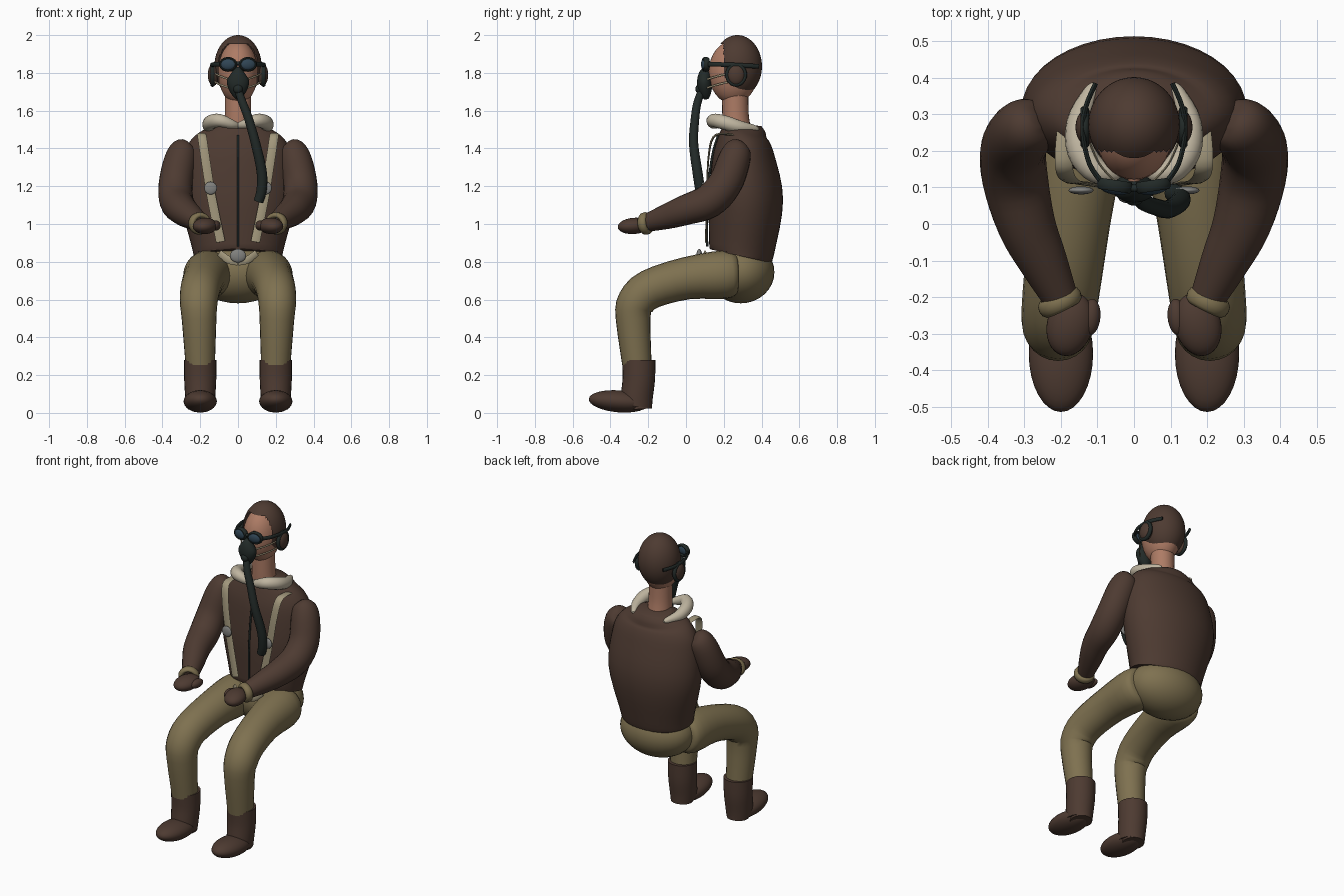
import bpy, bmesh, math
from mathutils import Vector, Matrix

if "Cube" in bpy.data.objects:
    bpy.data.objects.remove(bpy.data.objects["Cube"])


def mat(name, r, g, b):
    m = bpy.data.materials.new(name)
    m.diffuse_color = (r, g, b, 1)
    m.use_nodes = True
    m.node_tree.nodes["Principled BSDF"].inputs["Base Color"].default_value = m.diffuse_color
    return m


BROWN = mat("brown leather", 0.075, 0.043, 0.031)
TAN = mat("tan cloth", 0.21, 0.165, 0.08)
CREAM = mat("cream fleece", 0.52, 0.46, 0.35)
STRAP = mat("webbing", 0.36, 0.31, 0.20)
DARK = mat("dark rubber", 0.016, 0.023, 0.021)
GLASS = mat("glass", 0.03, 0.06, 0.09)
SKIN = mat("skin", 0.42, 0.20, 0.13)
METAL = mat("metal", 0.22, 0.22, 0.21)


def finish(bm, name, material, angle=50):
    bmesh.ops.recalc_face_normals(bm, faces=bm.faces)
    me = bpy.data.meshes.new(name)
    bm.to_mesh(me)
    bm.free()
    me.materials.append(material)
    ob = bpy.data.objects.new(name, me)
    bpy.context.collection.objects.link(ob)
    bpy.ops.object.select_all(action='DESELECT')
    ob.select_set(True)
    bpy.context.view_layer.objects.active = ob
    bpy.ops.object.shade_smooth_by_angle(angle=math.radians(angle))
    return ob


def catmull(a, b, c, d, t):
    return 0.5 * (2*b + (c-a)*t + (2*a-5*b+4*c-d)*t*t + (3*b-a-3*c+d)*t**3)


def loft(name, material, rows, ref=(1, 0, 0), sides=24, steps=4, s=1):
    """Skin elliptical rings along a smooth path; row = (x, y, z, radius_a, radius_b)."""
    rows = [list(r) + [r[3]] * (5 - len(r)) for r in rows]
    path = []
    for i in range(len(rows) - 1):
        q = [rows[max(0, min(len(rows) - 1, i + k))] for k in (-1, 0, 1, 2)]
        for j in range(steps):
            path.append([catmull(*v, j / steps) for v in zip(*q)])
    path.append(rows[-1])
    pts = [Vector((p[0] * s, p[1], p[2])) for p in path]
    bm = bmesh.new()
    rings = []
    for i, p in enumerate(pts):
        t = (pts[min(i + 1, len(pts) - 1)] - pts[max(i - 1, 0)]).normalized()
        u = Vector(ref)
        u = (u - t * u.dot(t)).normalized()
        v = t.cross(u)
        a, b = max(path[i][3], .001), max(path[i][4], .001)
        rings.append([bm.verts.new(p + u * a * math.cos(w) + v * b * math.sin(w))
                      for w in (2 * math.pi * k / sides for k in range(sides))])
    for r0, r1 in zip(rings, rings[1:]):
        for k in range(sides):
            n = (k + 1) % sides
            bm.faces.new((r0[k], r0[n], r1[n], r1[k]))
    bm.faces.new(rings[0])
    bm.faces.new(rings[-1])
    return finish(bm, name, material)


def ball(name, material, c, r, rot=(0, 0, 0), drop=None, seg=32):
    """Ellipsoid; faces whose centre satisfies drop() are removed."""
    bm = bmesh.new()
    bmesh.ops.create_uvsphere(bm, u_segments=seg, v_segments=seg // 2, radius=1)
    m = Matrix.Translation(c)
    for ang, ax in zip(rot, 'XYZ'):
        m = m @ Matrix.Rotation(ang, 4, ax)
    bm.transform(m @ Matrix.Diagonal((*r, 1)))
    if drop:
        bad = [f for f in bm.faces if drop(f.calc_center_median())]
        bmesh.ops.delete(bm, geom=bad, context='FACES')
    return finish(bm, name, material)


def ring(name, material, c, axis, R, r, squash=1.0, width=1.0):
    """Torus about an axis, built from a revolved circle; squash is its local y scale."""
    bm = bmesh.new()
    n, k = 28, 10
    v = [[bm.verts.new(((R + r * math.cos(b)) * math.cos(a),
                        (R + r * math.cos(b)) * math.sin(a) * squash, r * width * math.sin(b)))
          for b in (2 * math.pi * j / k for j in range(k))]
         for a in (2 * math.pi * i / n for i in range(n))]
    for i in range(n):
        for j in range(k):
            bm.faces.new((v[i][j], v[(i+1) % n][j], v[(i+1) % n][(j+1) % k], v[i][(j+1) % k]))
    q = Vector(axis).to_track_quat('Z', 'Y').to_matrix().to_4x4()
    bm.transform(Matrix.Translation(c) @ q)
    return finish(bm, name, material)


# jacket, zip, hips
loft("jacket", BROWN, [(0, .29, .83, .235, .165), (0, .297, .88, .245, .175), (0, .317, 1.13, .305, .197),
                       (0, .305, 1.35, .29, .165), (0, .305, 1.45, .245, .135), (0, .315, 1.50, .17, .11),
                       (0, .32, 1.53, .10, .08)], sides=40)
loft("zip", DARK, [(0, .112, .88, .006), (0, .113, 1.13, .006), (0, .137, 1.35, .006), (0, .17, 1.47, .006)], sides=8)
ball("hips", TAN, (0, .29, .745), (.24, .178, .165))

# neck, face, flying helmet
loft("neck", SKIN, [(0, .27, 1.49, .075), (0, .262, 1.58, .07), (0, .26, 1.70, .07)])
ball("face", SKIN, (0, .25, 1.803), (.106, .13, .168))
ball("nose", SKIN, (0, .125, 1.80), (.018, .025, .03), seg=16)
ball("helmet", BROWN, (0, .272, 1.835), (.125, .13, .165), seg=64,
     drop=lambda c: c.y < .20 and c.z < 1.95 and abs(c.x) < .105)

# breathing mask and hose
loft("mask", DARK, [(0, .105, 1.83, .012), (0, .10, 1.80, .035, .03), (0, .097, 1.76, .058, .038),
                    (0, .10, 1.72, .052, .038), (0, .105, 1.68, .03, .025), (0, .108, 1.66, .01)])
ball("mask_valve", DARK, (0, .07, 1.715), (.025, .02, .025))
loft("hose", DARK, [(0, .085, 1.71, .02), (.025, .06, 1.64, .022), (.055, .048, 1.56, .023), (.092, .04, 1.43, .025),
                    (.125, .06, 1.28, .027), (.125, .075, 1.18, .027), (.108, .085, 1.12, .026)], sides=14)
loft("goggle_bridge", DARK, [(-.03, .098, 1.85, .01), (.03, .098, 1.85, .01)], ref=(0, 0, 1), sides=10)

# harness buckle
ball("buckle", METAL, (0, .07, .832), (.042, .015, .036))

for s, side in ((-1, "left"), (1, "right")):
    def P(x, y, z):
        return (x * s, y, z)

    # goggles and their strap
    ball("goggle_lens_" + side, GLASS, P(.052, .098, 1.845), (.042, .018, .031), (0, 0, s * .15))
    ring("goggle_frame_" + side, DARK, P(.052, .105, 1.845), (s * .15, -1, 0), .04, .009, .8, 1.8)
    loft("goggle_strap_" + side, DARK,
         [(.085, .11, 1.845, .013, .008), (.122, .165, 1.845, .012, .007), (.14, .25, 1.842, .012, .007),
          (.132, .32, 1.838, .012, .007), (.105, .385, 1.835, .012, .007)], ref=(0, 0, 1), sides=10, s=s)
    # earphones
    ball("earphone_" + side, BROWN, P(.13, .265, 1.79), (.03, .048, .058))
    ring("earphone_ring_" + side, DARK, P(.135, .265, 1.79), (s, 0, 0), .048, .01, 1.1, 1.2)
    # mask straps
    for z0, z1 in ((1.765, 1.80), (1.72, 1.755)):
        loft("mask_strap_" + side, STRAP, [(.045, .11, z0, .005, .003), (.095, .165, (z0+z1)/2, .005, .003),
                                           (.128, .24, z1, .005, .003)], ref=(0, 0, 1), sides=8, s=s)
    # fleece collar
    loft("collar_" + side, CREAM,
         [(.0, .165, 1.52, .014), (.04, .145, 1.53, .026), (.10, .145, 1.548, .035), (.145, .20, 1.538, .038),
          (.15, .28, 1.515, .034), (.12, .36, 1.505, .02), (.11, .385, 1.505, .006)], ref=(0, 0, 1), sides=16, s=s)
    # harness straps and clasps
    loft("shoulder_strap_" + side, STRAP,
         [(.195, .31, 1.455, .008, .005), (.193, .22, 1.475, .022, .006), (.19, .145, 1.46, .024, .006),
          (.172, .118, 1.34, .024, .005), (.142, .112, 1.15, .024, .005), (.092, .105, .905, .024, .005)], sides=8, s=s)
    ball("clasp_" + side, METAL, P(.145, .092, 1.19), (.034, .011, .034))
    loft("lap_strap_" + side, STRAP, [(.10, .105, .845, .02, .005), (.05, .085, .81, .02, .005),
                                      (0, .08, .80, .02, .005)], ref=(0, 0, 1), sides=8, s=s)
    # sleeve, cuff and glove
    loft("sleeve_" + side, BROWN,
         [(.265, .285, 1.425, .02), (.28, .275, 1.405, .065), (.305, .255, 1.34, .085), (.33, .205, 1.21, .09),
          (.325, .12, 1.12, .09), (.295, .0, 1.075, .08), (.25, -.10, 1.04, .067),
          (.205, -.195, 1.01, .05)], s=s)
    ring("cuff_" + side, TAN, P(.203, -.213, 1.003), (-s * .45, -.9, -.1), .047, .016, .95, 1.5)
    ball("glove_" + side, BROWN, P(.175, -.275, .99), (.063, .088, .043), (.08, 0, s * .25))
    ball("thumb_" + side, BROWN, P(.118, -.255, .992), (.026, .05, .027), (0, 0, s * .1))
    # trouser leg
    loft("trouser_leg_" + side, TAN,
         [(.15, .29, .735, .05), (.15, .265, .735, .105), (.16, .20, .732, .128), (.178, .0, .712, .112),
          (.20, -.19, .655, .105), (.208, -.265, .585, .10), (.206, -.28, .50, .092),
          (.20, -.26, .26, .078)], steps=3, s=s)
    # boot
    loft("boot_shaft_" + side, BROWN, [(.2, -.25, .28, .086, .088), (.2, -.25, .18, .085, .086),
                                       (.2, -.26, .09, .08, .085), (.2, -.265, .035, .075, .085)], s=s)
    ball("boot_foot_" + side, BROWN, P(.2, -.355, .061), (.088, .16, .058), (-.08, 0, 0))
    loft("boot_heel_" + side, BROWN, [(.2, -.25, .10, .07, .075), (.2, -.245, .02, .065, .065)], s=s)
